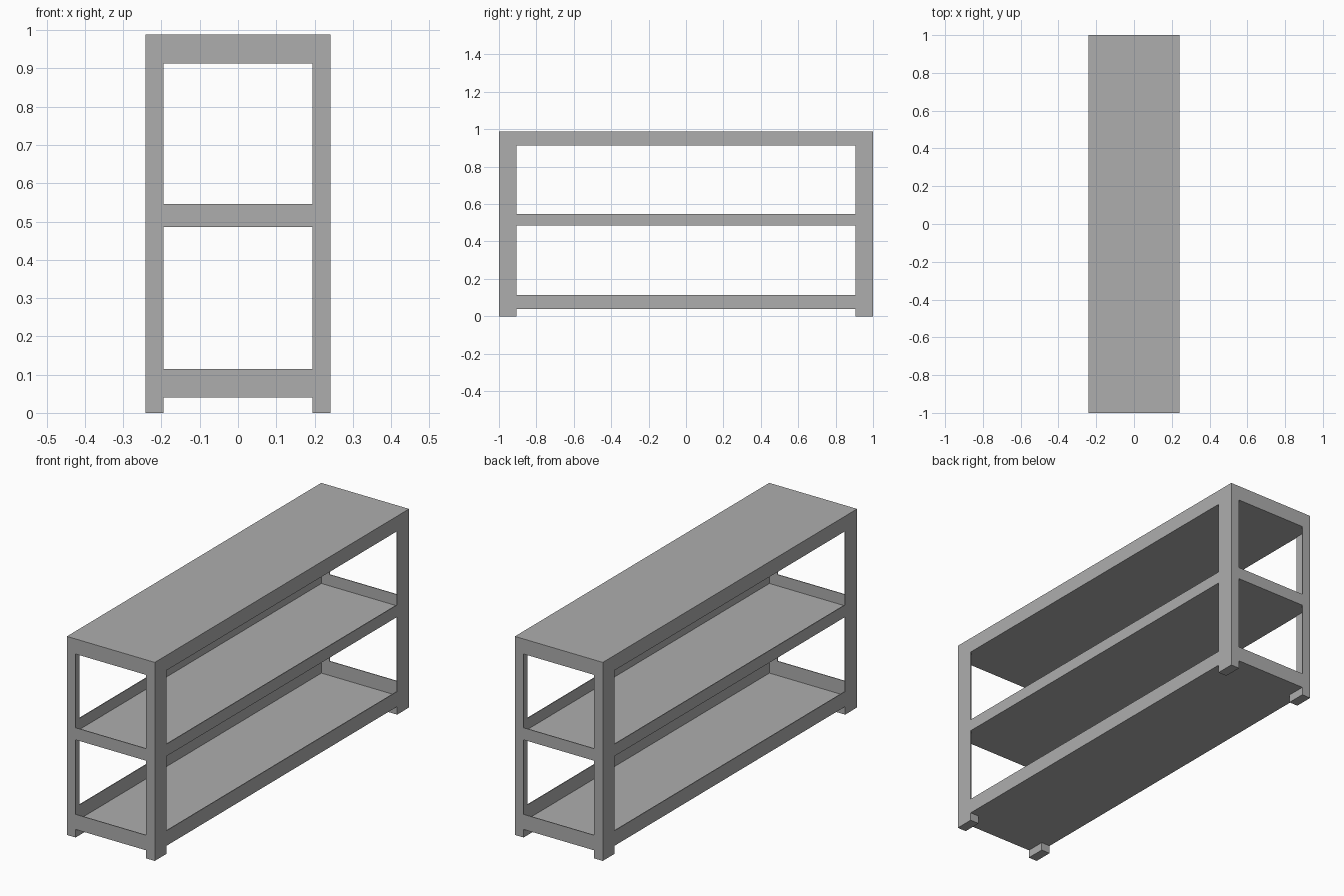
import bpy, bmesh

if "Cube" in bpy.data.objects:
    bpy.data.objects.remove(bpy.data.objects["Cube"])

X, Y = 0.242, 1.0          # half width, half length
LX, LY = 0.048, 0.094      # post flange widths
T = 0.004                  # sheet thickness
TOP_Z, TOP_H = 0.913, 0.075

grey = bpy.data.materials.new("dark_grey_metal")
grey.diffuse_color = (0.42, 0.42, 0.42, 1.0)
grey.use_nodes = True
grey.node_tree.nodes["Principled BSDF"].inputs["Base Color"].default_value = grey.diffuse_color


def new_object(name, bm):
    bmesh.ops.recalc_face_normals(bm, faces=bm.faces[:])
    mesh = bpy.data.meshes.new(name)
    bm.to_mesh(mesh)
    bm.free()
    mesh.materials.append(grey)
    obj = bpy.data.objects.new(name, mesh)
    bpy.context.collection.objects.link(obj)
    return obj


def prism(name, outline, z0, z1):
    bm = bmesh.new()
    face = bm.faces.new([bm.verts.new((x, y, z0)) for x, y in outline])
    ext = bmesh.ops.extrude_face_region(bm, geom=[face], use_keep_orig=True)
    for v in ext["geom"]:
        if isinstance(v, bmesh.types.BMVert):
            v.co.z = z1
    return new_object(name, bm)


def box(name, x0, x1, y0, y1, z0, z1):
    return prism(name, [(x0, y0), (x1, y0), (x1, y1), (x0, y1)], z0, z1)


def mirror(obj, x=True, y=True):
    mod = obj.modifiers.new("mirror", 'MIRROR')
    mod.use_axis = (x, y, False)
    mod.use_mirror_merge = False


# Corner posts: open angle sections on solid feet
post = prism("corner_posts", [(X, Y), (X - LX, Y), (X - LX, Y - T),
                              (X - T, Y - T), (X - T, Y - LY), (X, Y - LY)],
             0.04, TOP_Z)
mirror(post)
mirror(box("feet", X - LX, X, Y - LY, Y, 0.0, 0.04))

# Tray shelves: thin floor flush with the bottom of the raised rails
for name, z0, z1 in (("lower", 0.04, 0.115), ("middle", 0.486, 0.546)):
    box(name + "_shelf_panel", -X + T, X - T, -Y + T, Y - T, z0, z0 + T)
    mirror(box(name + "_side_rails", X - T, X, -Y + LY, Y - LY, z0, z1), y=False)
    mirror(box(name + "_end_rails", -X + LX, X - LX, Y - T, Y, z0, z1), x=False)

# Closed top
box("top_board", -X, X, -Y, Y, TOP_Z, TOP_Z + TOP_H)
